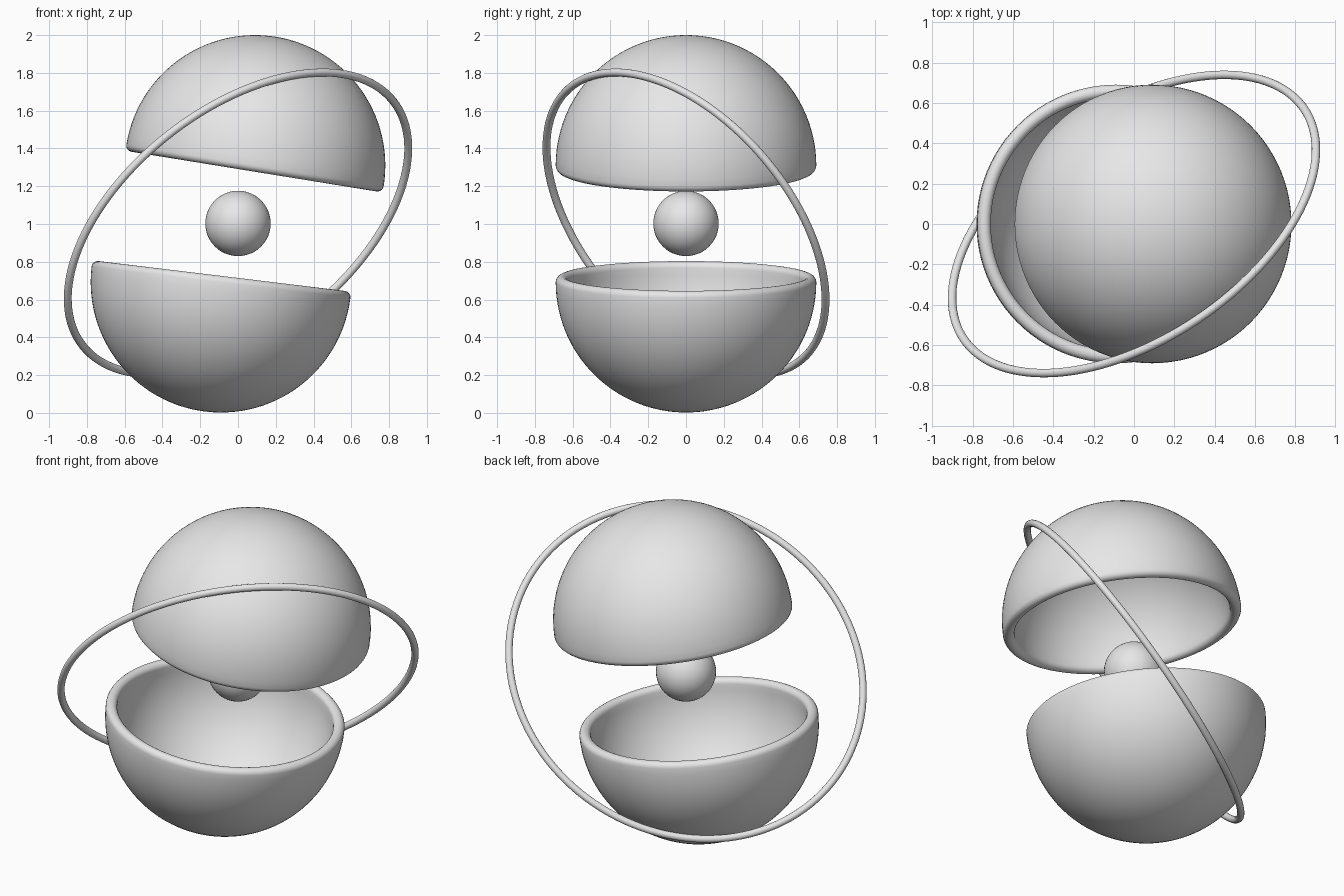
import bpy, bmesh, math
from mathutils import Matrix, Vector

if "Cube" in bpy.data.objects:
    bpy.data.objects.remove(bpy.data.objects["Cube"])

grey = bpy.data.materials.new("plain_grey")
grey.diffuse_color = (0.8, 0.8, 0.8, 1)
grey.use_nodes = True
grey.node_tree.nodes["Principled BSDF"].inputs["Base Color"].default_value = grey.diffuse_color

R_OUT, R_IN = 0.69, 0.624          # shell radii
R_MID, R_LIP = (R_OUT + R_IN) / 2, (R_OUT - R_IN) / 2


def finish(bm, name, matrix):
    bmesh.ops.recalc_face_normals(bm, faces=bm.faces)
    for f in bm.faces:
        f.smooth = True
    mesh = bpy.data.meshes.new(name)
    bm.to_mesh(mesh)
    bm.free()
    mesh.transform(matrix)
    mesh.materials.append(grey)
    obj = bpy.data.objects.new(name, mesh)
    bpy.context.collection.objects.link(obj)
    return obj


def half_shell(name, matrix):
    """Hollow dome, open downward, with a rounded lip."""
    def arc(r, cx, a0, a1, n):
        return [(cx + r * math.cos(a0 + (a1 - a0) * i / n),
                 r * math.sin(a0 + (a1 - a0) * i / n)) for i in range(n + 1)]
    q = math.pi / 2
    profile = (arc(R_OUT, 0, q, 0, 28)
               + arc(R_LIP, R_MID, 0, -math.pi, 10)[1:-1]
               + arc(R_IN, 0, 0, q, 28))
    bm = bmesh.new()
    verts = [bm.verts.new((x, 0, z)) for x, z in profile]
    edges = [bm.edges.new(p) for p in zip(verts, verts[1:])]
    bmesh.ops.spin(bm, geom=verts + edges, cent=(0, 0, 0), axis=(0, 0, 1),
                   angle=math.tau, steps=96, use_merge=True)
    bmesh.ops.remove_doubles(bm, verts=bm.verts, dist=1e-5)
    return finish(bm, name, matrix)


# Two halves of the split shell, tilted and shifted apart
half_shell("upper_shell", Matrix.Translation((0.09, 0, 1.31))
           @ Matrix.Rotation(math.radians(9.2), 4, 'Y'))
half_shell("lower_shell", Matrix.Translation((-0.09, 0, 0.692))
           @ Matrix.Rotation(math.radians(6.9), 4, 'Y')
           @ Matrix.Rotation(math.pi, 4, 'X'))

# Core ball
bm = bmesh.new()
bmesh.ops.create_uvsphere(bm, u_segments=48, v_segments=24, radius=0.173)
finish(bm, "core_ball", Matrix.Translation((0, 0, 1.003)))

# Tilted, slightly oval orbit ring swept as a closed tube
normal = Vector((-0.514, 0.630, 0.583)).normalized()
major = Vector((0.828, 0.247, 0.502))
major = (major - normal * major.dot(normal)).normalized()
minor = normal.cross(major)
A, B, TUBE, N, M = 1.055, 0.94, 0.021, 128, 16
bm = bmesh.new()
loops = []
for i in range(N):
    t = math.tau * i / N
    out = (major * B * math.cos(t) + minor * A * math.sin(t)).normalized()
    centre = major * A * math.cos(t) + minor * B * math.sin(t)
    loops.append([bm.verts.new(centre + TUBE * (out * math.cos(s) + normal * math.sin(s)))
                  for s in (math.tau * j / M for j in range(M))])
for i in range(N):
    a, b = loops[i], loops[(i + 1) % N]
    for j in range(M):
        k = (j + 1) % M
        bm.faces.new((a[j], b[j], b[k], a[k]))
finish(bm, "orbit_ring", Matrix.Translation((0, 0, 1.003)))
